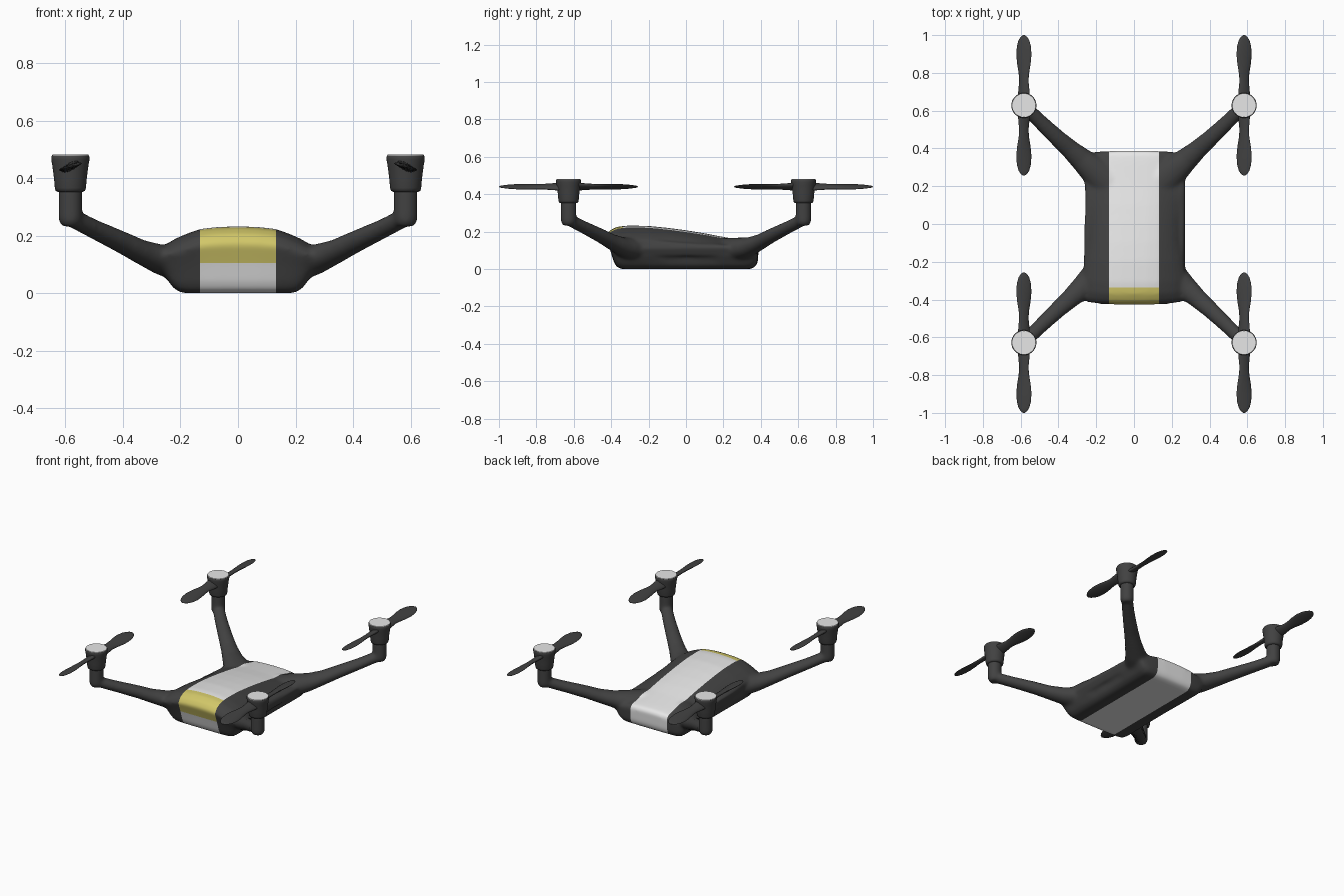
import bpy, bmesh, math
from mathutils import Vector

if "Cube" in bpy.data.objects:
    bpy.data.objects.remove(bpy.data.objects["Cube"])


def material(name, rgb):
    m = bpy.data.materials.new(name)
    m.diffuse_color = (*rgb, 1)
    m.use_nodes = True
    m.node_tree.nodes["Principled BSDF"].inputs["Base Color"].default_value = m.diffuse_color
    return m


DARK = material("dark grey", (0.054, 0.054, 0.054))
LIGHT = material("light grey", (0.82, 0.82, 0.82))
YELLOW = material("mustard yellow", (0.64, 0.57, 0.14))


def loft(bm, rings):
    """Closed skin over a list of equal-sized point rings."""
    vs = [[bm.verts.new(p) for p in r] for r in rings]
    n = len(vs[0])
    faces = []
    for a, b in zip(vs, vs[1:]):
        for i in range(n):
            j = (i + 1) % n
            faces.append(bm.faces.new((a[i], a[j], b[j], b[i])))
    faces += [bm.faces.new(vs[0]), bm.faces.new(vs[-1])]
    bmesh.ops.recalc_face_normals(bm, faces=faces)


def ellipse(center, u, v, n=24):
    c, u, v = Vector(center), Vector(u), Vector(v)
    return [c + u * math.cos(t) + v * math.sin(t)
            for t in (2 * math.pi * i / n for i in range(n))]


def lathe(bm, x, y, profile, n=40):
    loft(bm, [ellipse((x, y, z), (r, 0, 0), (0, r, 0), n) for r, z in profile])


def make_object(name, bm, mats):
    me = bpy.data.meshes.new(name)
    bm.to_mesh(me)
    bm.free()
    ob = bpy.data.objects.new(name, me)
    bpy.context.collection.objects.link(ob)
    for m in mats:
        me.materials.append(m)
    return ob


def smooth(ob, angle):
    bpy.ops.object.select_all(action='DESELECT')
    ob.select_set(True)
    bpy.context.view_layer.objects.active = ob
    bpy.ops.object.shade_smooth_by_angle(angle=math.radians(angle))


MX, MY = 0.583, 0.628                       # rotor position
CORNERS = [(sx, sy) for sx in (-1, 1) for sy in (-1, 1)]

# Hull: side profile (y, z) lofted across the width, sinking towards the flanks
side = [(-0.345, 0), (-0.372, 0.012), (-0.387, 0.04), (-0.407, 0.105),
        (-0.430, 0.17), (-0.408, 0.202), (-0.37, 0.221), (-0.31, 0.228),
        (-0.2, 0.226), (-0.1, 0.216), (0, 0.203), (0.1, 0.187), (0.2, 0.168),
        (0.33, 0.147), (0.375, 0.138), (0.388, 0.12), (0.385, 0.04), (0.372, 0.012),
        (0.345, 0), (0.2, 0), (0.1, 0), (0, 0), (-0.1, 0), (-0.2, 0)]
# x, lowest z, height factor, length factor
half = [(0, 0, 1.02, 1), (0.07, 0, 1.01, 1), (0.13, 0, 0.98, 0.995),
        (0.17, 0, 0.91, 0.99), (0.20, 0.002, 0.84, 0.98),
        (0.222, 0.02, 0.76, 0.965), (0.238, 0.07, 0.67, 0.93)]
stations = [(-x, a, b, c) for x, a, b, c in half[:0:-1]] + half


def hull_point(x, z0, k, ys, y, z):
    z = z0 + z * (k - z0 / 0.225)
    # waisted flanks that flare towards the corners above the base
    flare = 2.4 * min(y * y, 0.06) * min(z / 0.1, 1) * (abs(x) / 0.238) ** 4
    return x * (1 + flare), y * ys, z


bm = bmesh.new()
loft(bm, [[hull_point(*st, y, z) for y, z in side] for st in stations])

# Arms with flared roots, each ending in an upright post
arm = [(0.13, 0.215, 0.098, 0.095, 0.068), (0.20, 0.278, 0.104, 0.083, 0.064),
       (0.272, 0.338, 0.117, 0.064, 0.053), (0.335, 0.393, 0.142, 0.052, 0.044),
       (0.405, 0.455, 0.177, 0.045, 0.040), (0.50, 0.545, 0.222, 0.039, 0.035),
       (0.57, 0.615, 0.258, 0.037, 0.034)]
for sx, sy in CORNERS:
    d = 0.7071
    loft(bm, [ellipse((sx * x, sy * y, z), (-sx * d * w, sy * d * w, 0), (0, 0, h))
              for x, y, z, w, h in arm])
    lathe(bm, sx * MX, sy * MY, [(0.028, 0.232), (0.038, 0.242), (0.042, 0.26), (0.042, 0.375)], 28)

hull = make_object("hull_and_arms", bm, [])
mod = hull.modifiers.new("blend", 'REMESH')
mod.mode, mod.voxel_size = 'VOXEL', 0.009
mod = hull.modifiers.new("soften", 'SMOOTH')
mod.factor, mod.iterations = 0.5, 12
deps = bpy.context.evaluated_depsgraph_get()
merged = bpy.data.meshes.new_from_object(hull.evaluated_get(deps))
hull.modifiers.clear()
merged.materials.clear()
for m in (DARK, LIGHT, YELLOW):
    merged.materials.append(m)

# Centre band and yellow nose window: clean cuts, then colour by position
bm = bmesh.new()
bm.from_mesh(merged)


def cut(co, no, keep=lambda c: True):
    fs = [f for f in bm.faces if keep(f.calc_center_median())]
    geom = fs + list({e for f in fs for e in f.edges}) + list({v for f in fs for v in f.verts})
    bmesh.ops.bisect_plane(bm, geom=geom, plane_co=co, plane_no=no, dist=1e-5)


BAND, NOSE_Y, NOSE_Z = 0.132, -0.337, 0.105
for s in (-1, 1):
    cut((s * BAND, 0, 0), (1, 0, 0))
cut((0, NOSE_Y, 0), (0, 1, 0), lambda c: abs(c.x) < BAND and c.z > NOSE_Z)
cut((0, 0, NOSE_Z), (0, 0, 1), lambda c: abs(c.x) < BAND and c.y < NOSE_Y)
for f in bm.faces:
    c = f.calc_center_median()
    f.material_index = 0
    if abs(c.x) < BAND:
        f.material_index = 2 if c.y < NOSE_Y and c.z > NOSE_Z else 1
bm.to_mesh(merged)
bm.free()
hull.data = merged
smooth(hull, 60)

# Rotors: motor cup, cap plate and a twisted two-blade propeller
cup = [(0.043, 0.352), (0.051, 0.356), (0.054, 0.366), (0.057, 0.40), (0.063, 0.445),
       (0.0665, 0.465), (0.0665, 0.474), (0.064, 0.479)]
# distance from hub, half width, half thickness, tilt in degrees
blade = [(0.03, 0.036, 0.014, 28), (0.08, 0.033, 0.013, 27), (0.13, 0.027, 0.011, 25),
         (0.17, 0.030, 0.010, 23), (0.22, 0.038, 0.009, 20), (0.27, 0.042, 0.008, 17),
         (0.315, 0.038, 0.007, 15), (0.345, 0.029, 0.005, 13), (0.363, 0.017, 0.004, 12),
         (0.372, 0.004, 0.001, 12)]
for sx, sy in CORNERS:
    tag = ("front" if sy < 0 else "back") + ("_right" if sx > 0 else "_left")
    x0, y0 = sx * MX, sy * MY
    bm = bmesh.new()
    lathe(bm, x0, y0, cup)
    smooth(make_object("motor_" + tag, bm, [DARK]), 50)

    bm = bmesh.new()
    lathe(bm, x0, y0, [(0.0635, 0.478), (0.0625, 0.482)])
    smooth(make_object("motor_cap_" + tag, bm, [LIGHT]), 30)

    bm = bmesh.new()
    for s in (-1, 1):
        rings = []
        for r, w, t, a in blade:
            a = -math.radians(a) * s * sx * sy
            rings.append(ellipse((x0, y0 + s * r, 0.44),
                                 (w * math.cos(a), 0, w * math.sin(a)),
                                 (-t * math.sin(a), 0, t * math.cos(a)), 16))
        loft(bm, rings)
    smooth(make_object("propeller_" + tag, bm, [DARK]), 60)
